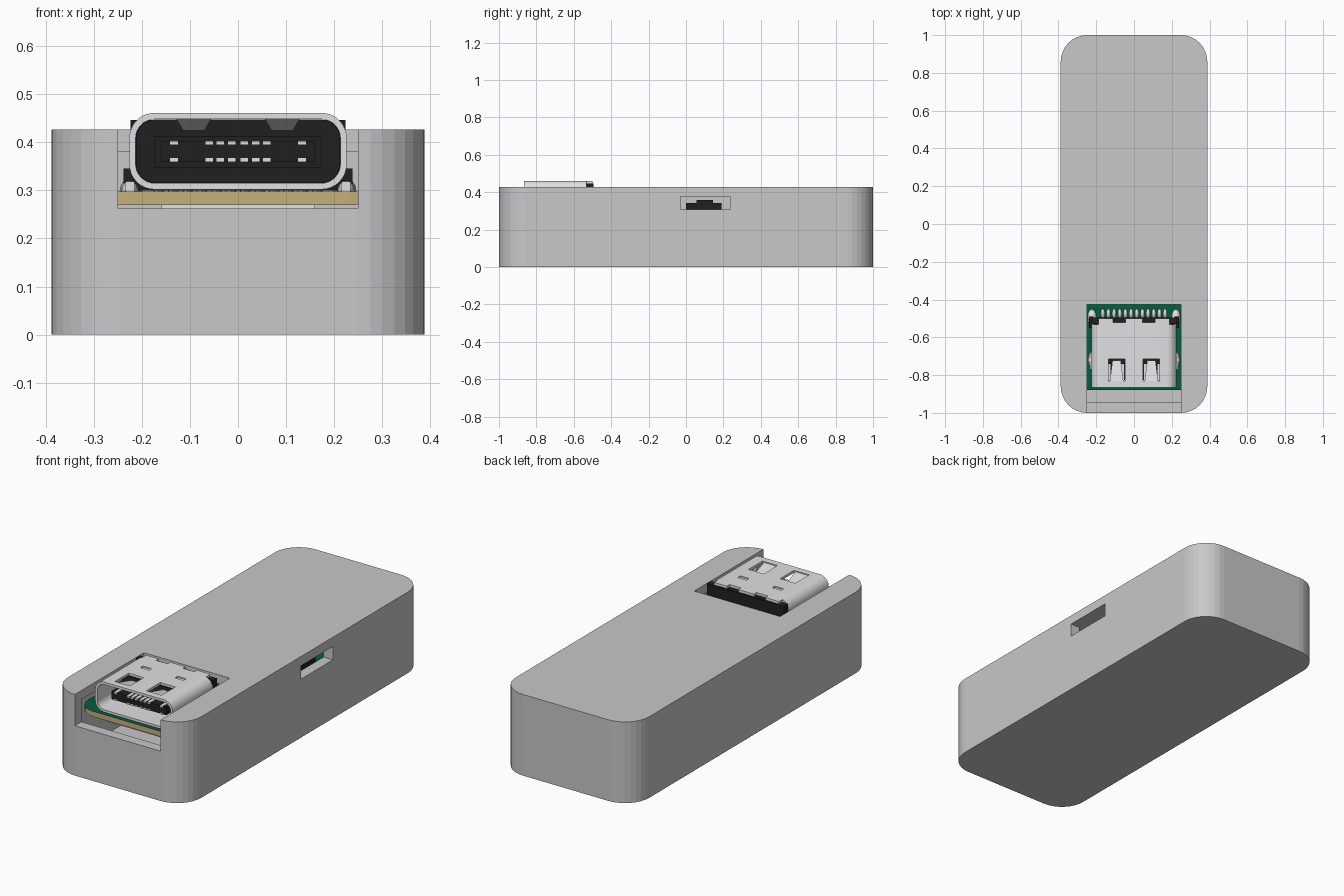
import bpy, bmesh, math
from mathutils import Vector

cube = bpy.data.objects.get("Cube")
if cube:
    bpy.data.objects.remove(cube, do_unlink=True)


def material(name, r, g, b):
    m = bpy.data.materials.new(name)
    m.use_nodes = True
    m.diffuse_color = (r, g, b, 1)
    m.node_tree.nodes["Principled BSDF"].inputs["Base Color"].default_value = (r, g, b, 1)
    return m


GREY = material("case grey", 0.58, 0.58, 0.59)
STEEL = material("shell steel", 0.75, 0.75, 0.77)
BLACK = material("black plastic", 0.014, 0.014, 0.015)
GREEN = material("board green", 0.0, 0.12, 0.05)
TAN = material("board edge tan", 0.56, 0.43, 0.2)


def finish(name, bm, *mats):
    bmesh.ops.recalc_face_normals(bm, faces=bm.faces)
    mesh = bpy.data.meshes.new(name)
    bm.to_mesh(mesh)
    bm.free()
    for m in mats:
        mesh.materials.append(m)
    ob = bpy.data.objects.new(name, mesh)
    bpy.context.collection.objects.link(ob)
    return ob


def rounded(u0, u1, v0, v1, r, seg=8):
    """Outline of a rounded rectangle."""
    pts = []
    corners = [(u1 - r, v1 - r), (u0 + r, v1 - r), (u0 + r, v0 + r), (u1 - r, v0 + r)]
    for q, (cu, cv) in enumerate(corners):
        for i in range(seg + 1):
            a = math.pi / 2 * (q + i / seg)
            pts.append((cu + r * math.cos(a), cv + r * math.sin(a)))
    return pts


def prism(name, pts, axis, lo, hi, mat):
    """Outline extruded along z or y."""
    bm = bmesh.new()
    place = (lambda u, v, t: (u, v, t)) if axis == "z" else (lambda u, v, t: (u, t, v))
    a = [bm.verts.new(place(u, v, lo)) for u, v in pts]
    b = [bm.verts.new(place(u, v, hi)) for u, v in pts]
    bm.faces.new(a)
    bm.faces.new(b)
    for i in range(len(pts)):
        j = (i + 1) % len(pts)
        bm.faces.new((a[i], a[j], b[j], b[i]))
    return finish(name, bm, mat)


def box(name, x0, x1, y0, y1, z0, z1, mat):
    return prism(name, [(x0, y0), (x1, y0), (x1, y1), (x0, y1)], "z", z0, z1, mat)


def cut(target, *cutters):
    for c in cutters:
        mod = target.modifiers.new("cut", "BOOLEAN")
        mod.operation = "DIFFERENCE"
        mod.solver = "EXACT"
        mod.object = c
        bpy.context.view_layer.objects.active = target
        bpy.ops.object.modifier_apply(modifier=mod.name)
        bpy.data.objects.remove(c, do_unlink=True)


def smooth(ob):
    bpy.ops.object.select_all(action="DESELECT")
    ob.select_set(True)
    bpy.context.view_layer.objects.active = ob
    bpy.ops.object.shade_smooth_by_angle(angle=math.radians(35))


# Hollow case in two halves
SEAM, TOP = 0.308, 0.427
outline = rounded(-0.388, 0.388, -1, 1, 0.14)
cavity = rounded(-0.333, 0.333, -0.945, 0.945, 0.085)
base = prism("case_base", outline, "z", 0, SEAM, GREY)
cut(base,
    prism("base_cavity", cavity, "z", 0.05, 0.5, GREY),
    box("front_notch", -0.25, 0.25, -1.1, -0.9, 0.262, 0.5, GREY))
lid = prism("case_lid", outline, "z", SEAM, TOP, GREY)
cut(lid,
    prism("lid_cavity", cavity, "z", 0.2, 0.38, GREY),
    box("port_notch", -0.25, 0.25, -1.1, -0.425, 0.2, 0.5, GREY),
    box("side_slot", 0.3, 0.45, -0.03, 0.235, 0.2, 0.378, GREY))

# Circuit board: green faces, tan edge
board = prism("circuit_board", rounded(-0.32, 0.32, -0.88, 0.88, 0.09), "z", 0.27, 0.298, GREEN)
board.data.materials.append(TAN)
for f in board.data.polygons:
    f.material_index = 0 if abs(f.normal.z) > 0.5 else 1

# Side switch
box("switch_body", 0.25, 0.318, 0, 0.19, 0.298, 0.342, BLACK)
box("switch_slider", 0.26, 0.325, 0.055, 0.145, 0.298, 0.358, BLACK)

# Metal port shell
shell = prism("port_shell", rounded(-0.226, 0.226, 0.302, 0.461, 0.052), "y", -0.865, -0.5, STEEL)
cut(shell, prism("shell_bore", rounded(-0.213, 0.213, 0.315, 0.448, 0.04), "y", -1, -0.4, STEEL))
for s in (-1, 1):
    span = lambda a, b: sorted((s * a, s * b))
    cut(shell,
        box("spring_hole", *span(0.048, 0.136), -0.83, -0.715, 0.43, 0.5, STEEL),
        box("latch_hole", *span(0.075, 0.126), -0.632, -0.61, 0.455, 0.5, STEEL),
        box("corner_notch", *span(0.188, 0.3), -0.533, -0.4, 0.4, 0.5, STEEL),
        box("rear_notch", *span(0.045, 0.112), -0.522, -0.4, 0.43, 0.5, STEEL))
    # Bent spring finger inside each opening
    bm = bmesh.new()
    rows = []
    for y, z, half in ((-0.832, 0.456, 0.036), (-0.722, 0.432, 0.022)):
        rows.append([bm.verts.new((s * 0.092 + dx, y, z + dz))
                     for dx, dz in ((-half, 0), (half, 0), (half, -0.008), (-half, -0.008))])
    bm.faces.new(rows[0])
    bm.faces.new(rows[1])
    for i in range(4):
        j = (i + 1) % 4
        bm.faces.new((rows[0][i], rows[0][j], rows[1][j], rows[1][i]))
    finish("spring_finger", bm, STEEL)
    # Side feet
    box("shell_foot", *span(0.215, 0.238), -0.55, -0.49, 0.298, 0.345, BLACK)
    box("shell_tab", *span(0.215, 0.234), -0.77, -0.68, 0.298, 0.318, STEEL)
smooth(shell)

# Black insulator, rear block and tongue
prism("port_insulator", rounded(-0.212, 0.212, 0.316, 0.447, 0.039), "y", -0.66, -0.5, BLACK)
box("rear_block", -0.224, 0.224, -0.53, -0.495, 0.3, 0.446, BLACK)
box("tongue_root", -0.175, 0.175, -0.74, -0.65, 0.348, 0.412, BLACK)
box("tongue", -0.16, 0.16, -0.825, -0.65, 0.36, 0.402, BLACK)

# Contacts above and below the tongue
for x in (-0.133, -0.06, -0.037, -0.013, 0.013, 0.037, 0.06, 0.133):
    for z in (0.363, 0.399):
        box("contact", x - 0.008, x + 0.008, -0.828, -0.73, z - 0.004, z + 0.004, STEEL)


def solder(x, y, rx, ry, rz):
    bm = bmesh.new()
    bmesh.ops.create_uvsphere(bm, u_segments=12, v_segments=8, radius=1)
    bmesh.ops.scale(bm, vec=Vector((rx, ry, rz)), verts=bm.verts)
    bmesh.ops.translate(bm, vec=Vector((x, y, 0.3)), verts=bm.verts)
    smooth(finish("solder_joint", bm, STEEL))


# Rear pins and side joints
for i in range(12):
    solder(-0.165 + 0.03 * i, -0.475, 0.011, 0.028, 0.02)
for s in (-1, 1):
    solder(s * 0.222, -0.495, 0.024, 0.045, 0.025)
    solder(s * 0.225, -0.72, 0.018, 0.045, 0.02)

# Parts under the board
box("under_component", -0.16, 0.16, -0.86, -0.45, 0.255, 0.27, STEEL)
